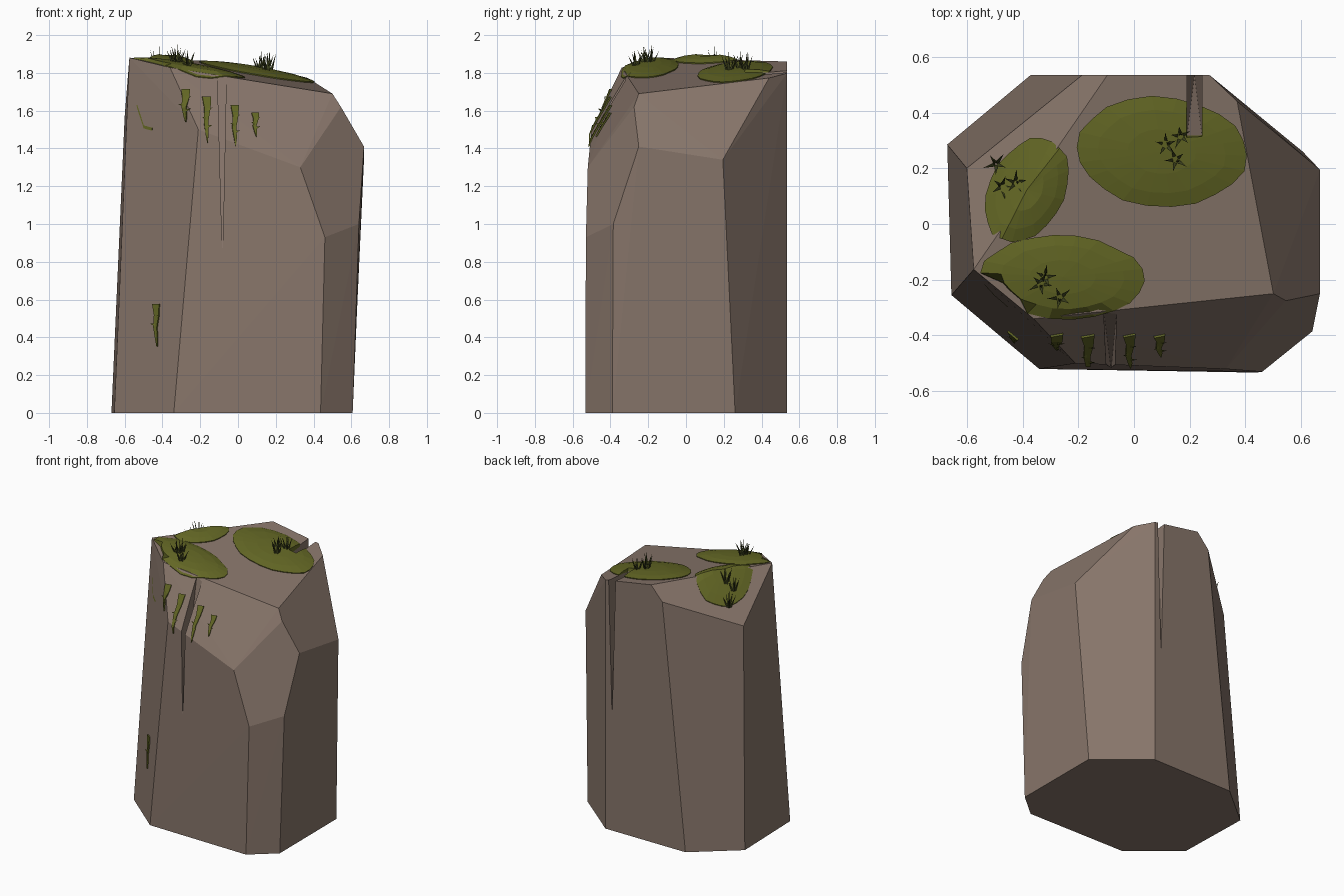
import bpy, bmesh, math, random
from mathutils import Vector
from mathutils.bvhtree import BVHTree

if "Cube" in bpy.data.objects:
    bpy.data.objects.remove(bpy.data.objects["Cube"])

random.seed(4)


def material(name, rgb):
    m = bpy.data.materials.new(name)
    m.diffuse_color = (*rgb, 1)
    m.use_nodes = True
    m.node_tree.nodes["Principled BSDF"].inputs["Base Color"].default_value = m.diffuse_color
    return m


STONE = material("brown stone", (0.245, 0.18, 0.145))
MOSS = material("moss green", (0.125, 0.135, 0.018))
GRASS = material("dark grass", (0.05, 0.058, 0.014))


def finish(bm, name, mat):
    bmesh.ops.recalc_face_normals(bm, faces=bm.faces)
    me = bpy.data.meshes.new(name)
    bm.to_mesh(me)
    bm.free()
    me.materials.append(mat)
    ob = bpy.data.objects.new(name, me)
    bpy.context.collection.objects.link(ob)
    return ob


def cut(ob, cutter):
    mod = ob.modifiers.new("crack", 'BOOLEAN')
    mod.operation, mod.solver, mod.object = 'DIFFERENCE', 'EXACT', cutter
    bpy.context.view_layer.objects.active = ob
    bpy.ops.object.modifier_apply(modifier=mod.name)


def top_z(x, y):
    return 1.797 - 0.17 * x + 0.088 * y


# Rock: convex hull of its corners
top = [(-.575, -.163), (-.095, .535), (.27, .535), (.37, .44), (.5, -.25), (-.36, -.34)]
corners = [(x, y, top_z(x, y)) for x, y in top]
corners += [(-.185, .535, 1.76), (-.6, .2, 1.57), (-.21, -.5, 1.5), (.33, -.52, 1.3),
            (.545, -.275, 1.62), (.46, -.53, .93), (.64, -.385, 1.0),
            (.667, -.25, 1.41), (.667, .195, 1.34)]
corners += [(x, y, 0) for x, y in [(-.67, .285), (-.655, -.255), (-.34, -.52), (.437, -.533),
                                   (.607, -.39), (.605, .26), (.27, .535), (-.37, .535)]]
bm = bmesh.new()
for c in corners:
    bm.verts.new(c)
hull = bmesh.ops.convex_hull(bm, input=bm.verts)
bmesh.ops.delete(bm, geom=[v for v in bm.verts if not v.link_faces], context='VERTS')
bmesh.ops.dissolve_limit(bm, angle_limit=math.radians(1), verts=bm.verts, edges=bm.edges)
surface = BVHTree.FromBMesh(bm)
rock = finish(bm, "rock", STONE)


# Cracks: tapering wedge cutters, one in front and one behind
def crack_cutter(name, x, w, y_in, y_face, y_out, z_tip, tip_x):
    bm = bmesh.new()
    pts = [(x + sx * w * 1.1, y, 2.0) for sx in (-.5, .5) for y in (y_in, y_out)]
    pts += [(tip_x, y, z_tip) for y in (y_face, y_out)]
    for p in pts:
        bm.verts.new(p)
    bmesh.ops.convex_hull(bm, input=bm.verts)
    ob = finish(bm, name, STONE)
    ob.hide_render = True
    return ob


front_cut = crack_cutter("front_crack_cutter", -.086, .052, -.27, -.53, -.7, .8, -.082)
back_cut = crack_cutter("back_crack_cutter", .217, .06, .27, .535, .7, .82, .217)
cut(rock, front_cut)
cut(rock, back_cut)


def drop(x, y):
    hit = surface.ray_cast(Vector((x, y, 3)), Vector((0, 0, -1)))[0]
    return hit.z if hit else top_z(x, y)


# Moss patches: low domes draped over the top
def moss_patch(name, cx, cy, rx, ry, turn, n=22):
    bm = bmesh.new()
    ca, sa = math.cos(turn), math.sin(turn)
    wob = [random.uniform(.97, 1.03) for _ in range(n)]

    def ring(r, lift):
        out = []
        for i in range(n):
            a = 2 * math.pi * i / n
            u, v = rx * r * wob[i] * math.cos(a), ry * r * wob[i] * math.sin(a)
            x, y = cx + u * ca - v * sa, cy + u * sa + v * ca
            out.append(bm.verts.new((x, y, drop(x, y) + lift)))
        return out

    rings = [ring(.98, -.012), ring(1, .006), ring(.75, .018), ring(.4, .026)]
    for lo, hi in zip(rings, rings[1:]):
        for i in range(n):
            j = (i + 1) % n
            bm.faces.new((lo[i], lo[j], hi[j], hi[i]))
    for loop, lift in ((rings[-1], .028), (rings[0], -.012)):
        c = bm.verts.new((cx, cy, drop(cx, cy) + lift))
        for i in range(n):
            bm.faces.new((loop[i], loop[(i + 1) % n], c))
    return finish(bm, name, MOSS)


back_patch = moss_patch("moss_patch_back", .1, .26, .31, .195, -.05)
cut(back_patch, back_cut)
moss_patch("moss_patch_front", -.255, -.19, .29, .15, -.05)
moss_patch("moss_patch_left", -.385, .122, .2, .135, 1.1)
for c in (front_cut, back_cut):
    bpy.data.objects.remove(c)


# Grass tufts: a ring of leaning three-sided blades around an upright one
def grass_tuft(name, x, y, height):
    bm = bmesh.new()
    base = Vector((x, y, drop(x, y) + .01))
    a0 = random.uniform(0, 6)
    blades = [(a0 + i * 2 * math.pi / 5, random.uniform(.035, .05), random.uniform(.6, .85))
              for i in range(5)] + [(a0, .008, 1)]
    for a, lean, h in blades:
        d = Vector((math.cos(a), math.sin(a), 0))
        foot = base + d * .008
        tip = bm.verts.new(base + d * lean + Vector((0, 0, height * h)))
        tri = [bm.verts.new(foot + Vector((math.cos(a + k * 2.094), math.sin(a + k * 2.094), 0)) * .009)
               for k in range(3)]
        bm.faces.new(tri)
        for k in range(3):
            bm.faces.new((tri[k], tri[(k + 1) % 3], tip))
    return finish(bm, name, GRASS)


tufts = [(.115, .285, .11), (.15, .23, .115), (.168, .315, .12),
         (-.495, .215, .14), (-.425, .148, .135), (-.475, .135, .11),
         (-.32, -.19, .11), (-.265, -.265, .1), (-.335, -.215, .1)]
for i, t in enumerate(tufts):
    grass_tuft(f"grass_tuft_{i + 1}", *t)


# Hanging moss: tapering strips with small side leaves, hugging the front
def hanging_moss(name, x, z0, z1, w):
    bm = bmesh.new()

    def at(px, pz, off=.01):
        hit, nor, _, _ = surface.ray_cast(Vector((px, -3, pz)), Vector((0, 1, 0)))
        return bm.verts.new(hit + nor * off)

    rows = []
    for t, k, dx in ((0, 1, 0), (.25, .7, .004), (.55, .5, -.003), (.8, .35, .003), (1, .06, .006)):
        z = z0 + (z1 - z0) * t
        rows.append([(x + dx + s * w * k / 2, z) for s in (-1, 1)])
    for a, b in zip(rows, rows[1:]):
        quads = [[at(*p, off) for p in (a[0], a[1], b[1], b[0])] for off in (.011, .003)]
        bm.faces.new(quads[0])
        bm.faces.new(quads[1])
        for i in range(4):
            j = (i + 1) % 4
            bm.faces.new((quads[0][i], quads[0][j], quads[1][j], quads[1][i]))
    for t, s in ((.3, 1), (.5, -1), (.68, 1)):
        z = z0 + (z1 - z0) * t
        bm.faces.new((at(x, z + .01), at(x, z - .008), at(x + s * w * .6, z + .008, .02)))
    bmesh.ops.remove_doubles(bm, verts=bm.verts, dist=.0005)
    return finish(bm, name, MOSS)


strips = [(-.278, 1.71, 1.54, .045), (-.167, 1.67, 1.43, .047), (-.018, 1.625, 1.41, .043),
          (.09, 1.585, 1.46, .04), (-.43, .575, .35, .036)]
for i, s in enumerate(strips):
    hanging_moss(f"hanging_moss_{i + 1}", *s)
